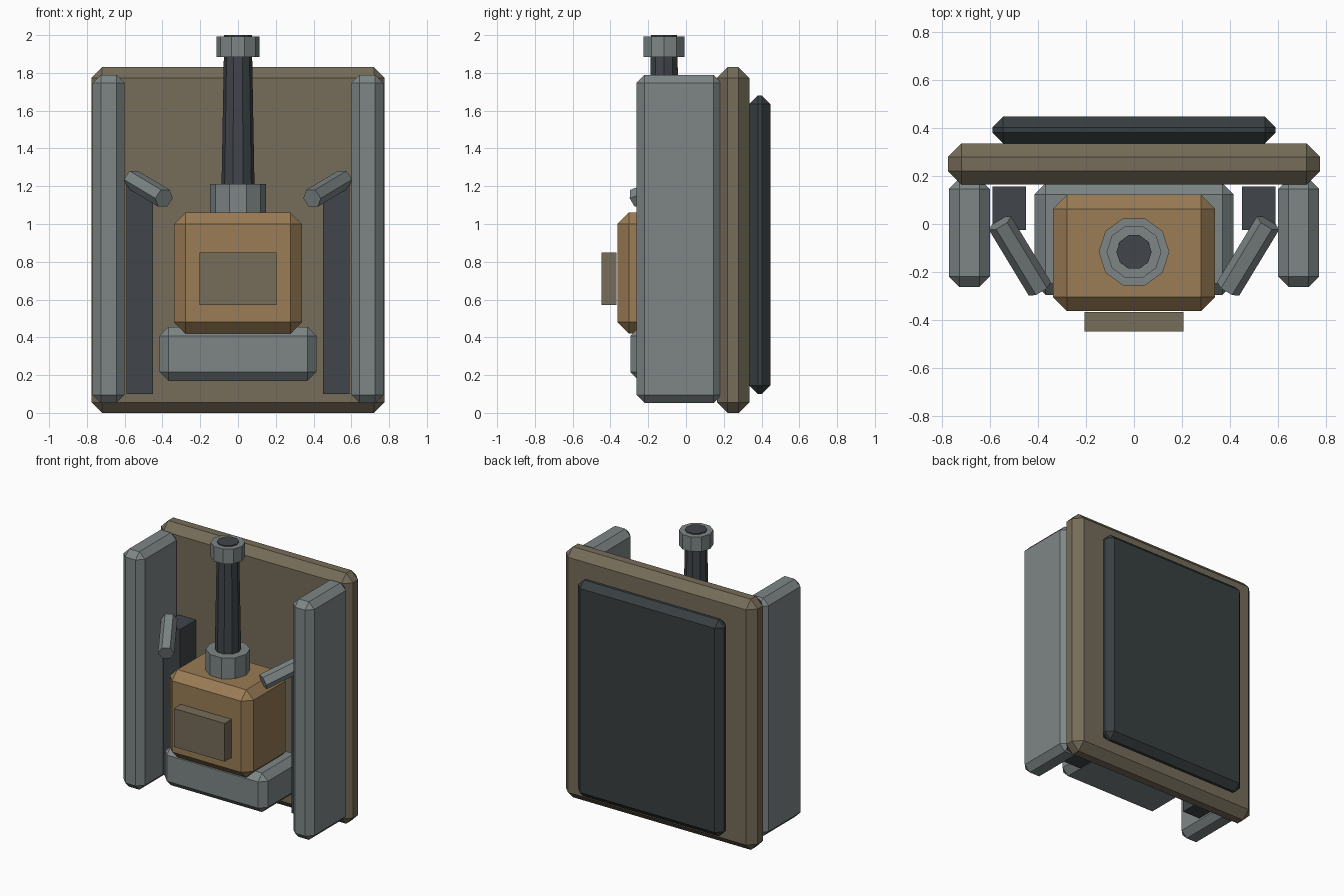
import bpy, bmesh, math
from mathutils import Vector, Matrix

if "Cube" in bpy.data.objects:
    bpy.data.objects.remove(bpy.data.objects["Cube"])


def material(name, rgb):
    m = bpy.data.materials.new(name)
    m.diffuse_color = (*rgb, 1)
    m.use_nodes = True
    m.node_tree.nodes["Principled BSDF"].inputs["Base Color"].default_value = m.diffuse_color
    return m


BROWN = material("olive_brown", (0.18, 0.15, 0.10))
TAN = material("tan", (0.32, 0.20, 0.09))
STEEL = material("steel_grey", (0.21, 0.24, 0.24))
CHARCOAL = material("charcoal", (0.052, 0.06, 0.068))
BLACK = material("dark_pad", (0.04, 0.05, 0.053))


def finish(name, bm, mat):
    bmesh.ops.recalc_face_normals(bm, faces=bm.faces)
    mesh = bpy.data.meshes.new(name)
    bm.to_mesh(mesh)
    bm.free()
    mesh.materials.append(mat)
    obj = bpy.data.objects.new(name, mesh)
    bpy.context.collection.objects.link(obj)
    return obj


def box(name, xs, ys, zs, mat, chamfer=0.0):
    """Box between limits, with optional flat chamfer on every edge."""
    bm = bmesh.new()
    bmesh.ops.create_cube(bm, size=1)
    lo, hi = Vector((xs[0], ys[0], zs[0])), Vector((xs[1], ys[1], zs[1]))
    bmesh.ops.scale(bm, vec=hi - lo, verts=bm.verts)
    bmesh.ops.translate(bm, vec=(lo + hi) / 2, verts=bm.verts)
    if chamfer:
        bmesh.ops.bevel(bm, geom=bm.edges[:], offset=chamfer, segments=1,
                        affect='EDGES', clamp_overlap=True)
    return finish(name, bm, mat)


def tube(name, start, end, r1, r2, sides, mat):
    """Closed faceted cylinder or taper between two points."""
    a, b = Vector(start), Vector(end)
    d = b - a
    turn = d.to_track_quat('Z', 'Y').to_matrix().to_4x4()
    if abs(d.normalized().z) > 0.999:
        turn = Matrix.Identity(4)
    bm = bmesh.new()
    bmesh.ops.create_cone(bm, cap_ends=True, segments=sides, radius1=r1, radius2=r2,
                          depth=d.length,
                          matrix=Matrix.Translation((a + b) / 2) @ turn
                          @ Matrix.Rotation(math.pi / 2, 4, 'Z'))
    return finish(name, bm, mat)


# Back board and rear pad
box("back_panel", (-0.775, 0.775), (0.165, 0.335), (0, 1.83), BROWN, 0.056)
box("rear_pad", (-0.59, 0.59), (0.335, 0.447), (0.10, 1.68), BLACK, 0.045)

# Tank on its tray, with front plate
box("tray", (-0.415, 0.415), (-0.295, 0.17), (0.17, 0.455), STEEL, 0.047)
box("tank", (-0.338, 0.338), (-0.363, 0.123), (0.42, 1.06), TAN, 0.06)
box("front_plate", (-0.205, 0.205), (-0.447, -0.367), (0.57, 0.85), BROWN)

# Pipe stack
PY = -0.116
tube("pipe_collar", (0, PY, 1.04), (0, PY, 1.213), 0.147, 0.147, 10, STEEL)
tube("pipe", (0, PY, 1.05), (0, PY, 2.0), 0.09, 0.073, 10, CHARCOAL)
tube("pipe_cap", (0, PY, 1.885), (0, PY, 1.993), 0.114, 0.114, 10, STEEL)

# Mirrored side parts
for side, s in (("left", -1), ("right", 1)):
    box(side + "_side_wall", sorted((s * 0.60, s * 0.77)), (-0.263, 0.19),
        (0.052, 1.79), STEEL, 0.044)
    box(side + "_inner_post", sorted((s * 0.45, s * 0.59)), (-0.025, 0.157),
        (0.10, 1.20), CHARCOAL)
    tube(side + "_handle", (s * 0.558, 0.004, 1.236), (s * 0.392, -0.27, 1.136),
         0.054, 0.054, 6, STEEL)
